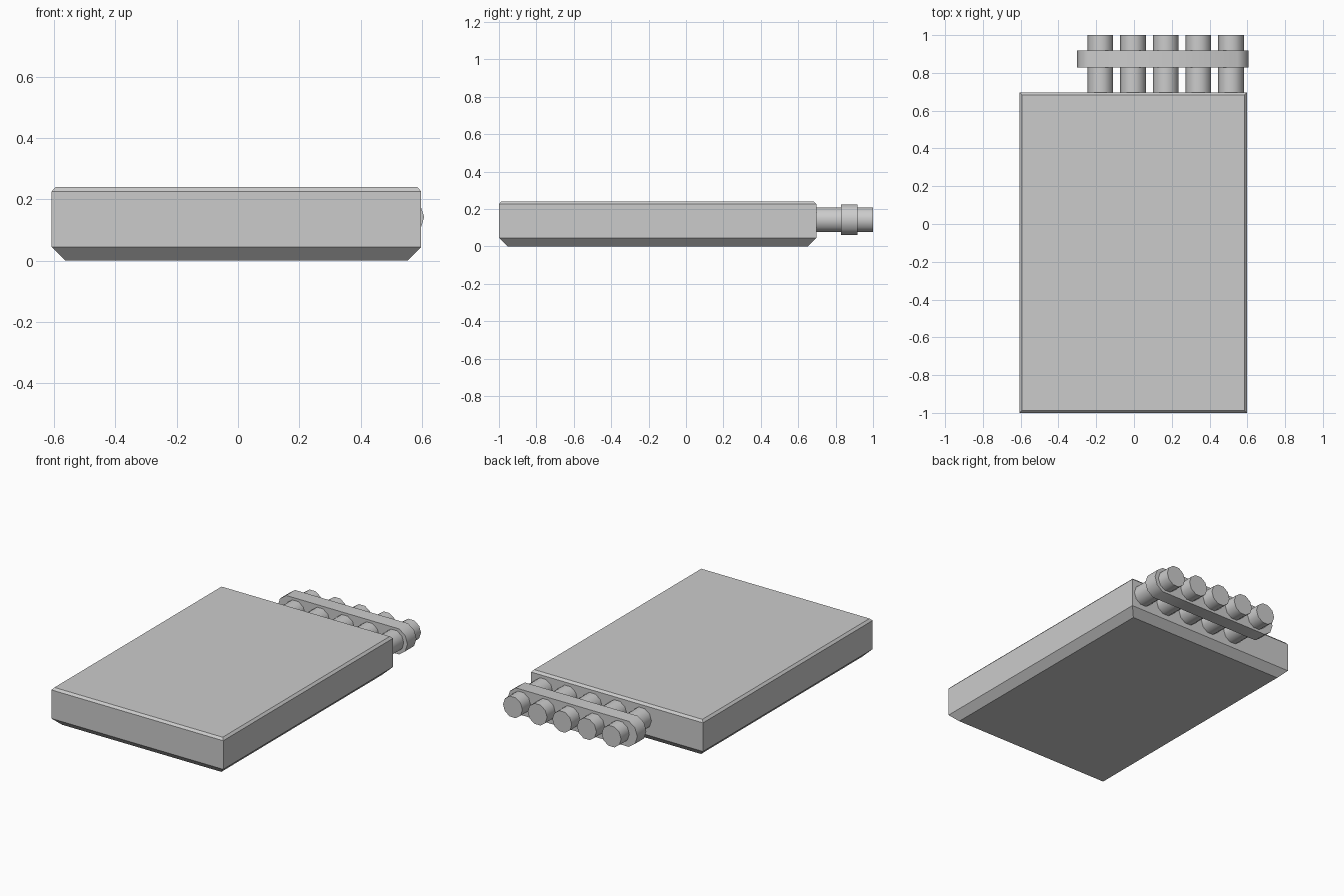
import bpy, bmesh
from math import cos, sin, pi, radians

if "Cube" in bpy.data.objects:
    bpy.data.objects.remove(bpy.data.objects["Cube"])


def loft(name, rings, smooth=False):
    """Closed solid skinned through equal-length rings of points."""
    bm = bmesh.new()
    loops = [[bm.verts.new(p) for p in ring] for ring in rings]
    n = len(loops[0])
    for a, b in zip(loops, loops[1:]):
        for i in range(n):
            j = (i + 1) % n
            bm.faces.new((a[i], a[j], b[j], b[i]))
    bm.faces.new(loops[0][::-1])
    bm.faces.new(loops[-1])
    bmesh.ops.recalc_face_normals(bm, faces=bm.faces)
    mesh = bpy.data.meshes.new(name)
    bm.to_mesh(mesh)
    bm.free()
    obj = bpy.data.objects.new(name, mesh)
    bpy.context.collection.objects.link(obj)
    if smooth:
        bpy.ops.object.select_all(action='DESELECT')
        obj.select_set(True)
        bpy.context.view_layer.objects.active = obj
        bpy.ops.object.shade_smooth_by_angle(angle=radians(40))
    return obj


def extrude_y(name, profile, y0, y1):
    """Extrude an xz outline along y."""
    return loft(name, [[(x, y, z) for x, z in profile] for y in (y0, y1)], True)


def arc(cx, cz, r, first, last):
    """Points of a ten-sided circle between two step numbers."""
    return [(cx + r * cos(pi * k / 5), cz + r * sin(pi * k / 5))
            for k in range(first, last + 1)]


# Slab body: wide chamfer underneath, fine chamfer on top
X0, X1, Y0, Y1 = -0.607, 0.597, -1.0, 0.697
loft("slab_body", [
    [(X0 + i, Y0 + i, z), (X1 - i, Y0 + i, z), (X1 - i, Y1 - i, z), (X0 + i, Y1 - i, z)]
    for i, z in ((0.045, 0), (0, 0.045), (0, 0.226), (0.013, 0.24))])

# Row of five pegs on the back edge
CZ = 0.142
for k in range(5):
    extrude_y(f"peg_{k + 1}", arc(-0.178 + 0.1728 * k, CZ, 0.068, 0, 9), Y1 - 0.005, 1.0)

# Band with rounded ends around the pegs
R = 0.085
band = arc(0.607 - R, CZ, R, -2, 2) + arc(-0.302 + R, CZ, R, 3, 7)
extrude_y("peg_band", band, 0.828, 0.918)
